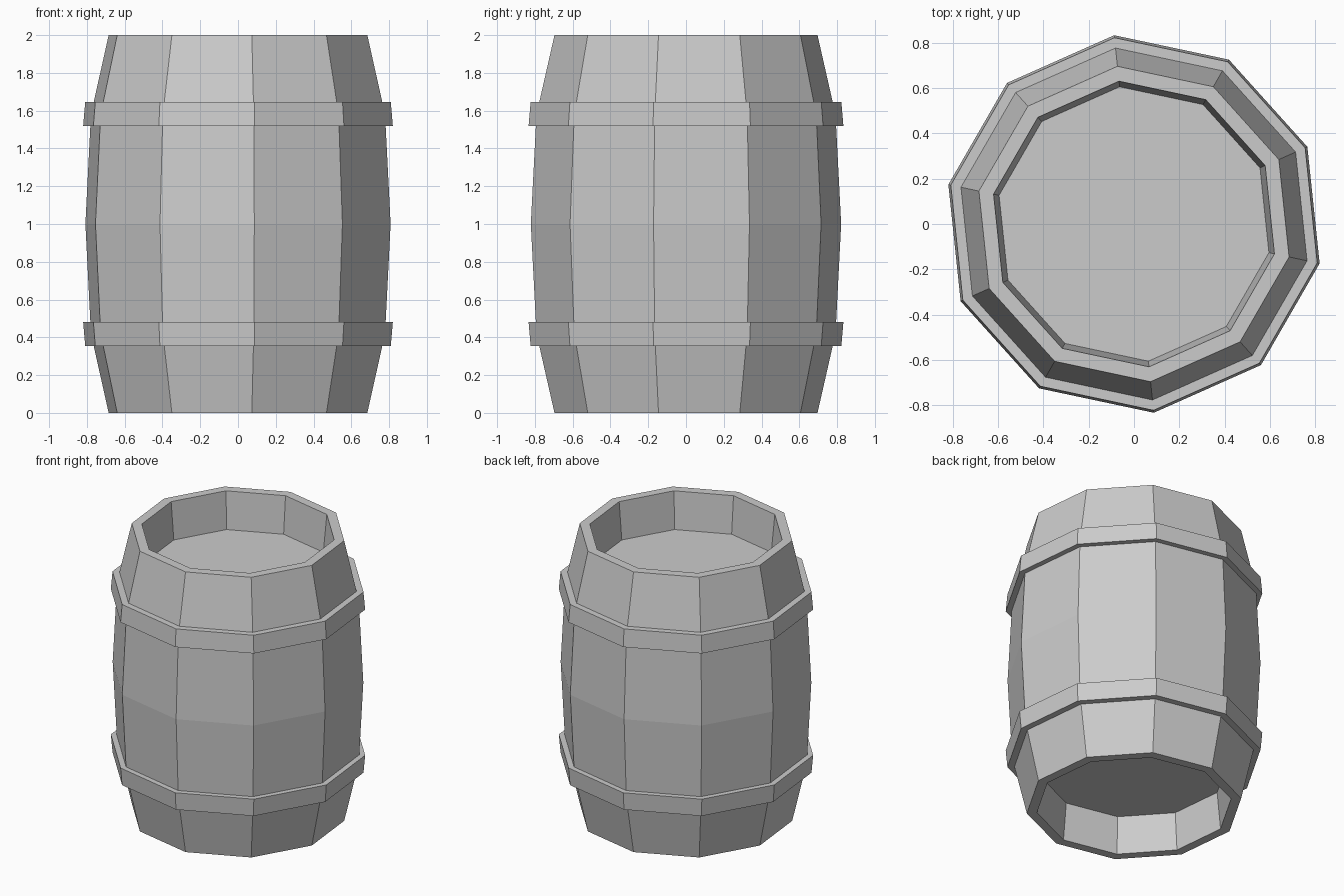
import bpy, bmesh
from math import cos, sin, radians

SIDES = 10
TURN = radians(-12)

cube = bpy.data.objects.get("Cube")
if cube:
    bpy.data.objects.remove(cube, do_unlink=True)

grey = bpy.data.materials.new("light_grey")
grey.use_nodes = True
colour = (0.6, 0.6, 0.6, 1)
grey.diffuse_color = colour
grey.node_tree.nodes["Principled BSDF"].inputs["Base Color"].default_value = colour


def lathe(name, profile, closed):
    """Turn a (radius, height) profile into a flat-sided ring; open ends are capped."""
    bm = bmesh.new()
    rings = []
    for r, z in profile:
        angles = [TURN + radians(360 / SIDES * i) for i in range(SIDES)]
        rings.append([bm.verts.new((r * cos(a), r * sin(a), z)) for a in angles])
    pairs = list(zip(rings, rings[1:]))
    if closed:
        pairs.append((rings[-1], rings[0]))
    else:
        bm.faces.new(rings[0])
        bm.faces.new(rings[-1])
    for low, high in pairs:
        for i in range(SIDES):
            j = (i + 1) % SIDES
            bm.faces.new((low[i], low[j], high[j], high[i]))
    bmesh.ops.recalc_face_normals(bm, faces=bm.faces)
    mesh = bpy.data.meshes.new(name)
    bm.to_mesh(mesh)
    bm.free()
    mesh.materials.append(grey)
    obj = bpy.data.objects.new(name, mesh)
    bpy.context.collection.objects.link(obj)
    return obj


# Barrel body: recessed lid, rim and bulging staves, mirrored about mid height
upper = [(0.826, 1.0), (0.796, 1.58), (0.70, 2.0), (0.634, 2.0), (0.609, 1.735)]
lower = [(r, 2 - z) for r, z in reversed(upper[1:])]
lathe("barrel_body", lower + upper, closed=False)

# Hoops: sloped bands, wider towards the middle of the barrel
hoop = [(0.78, 1.52), (0.838, 1.52), (0.827, 1.645), (0.77, 1.645)]
lathe("upper_hoop", hoop, closed=True)
lathe("lower_hoop", [(r, 2 - z) for r, z in hoop], closed=True)
